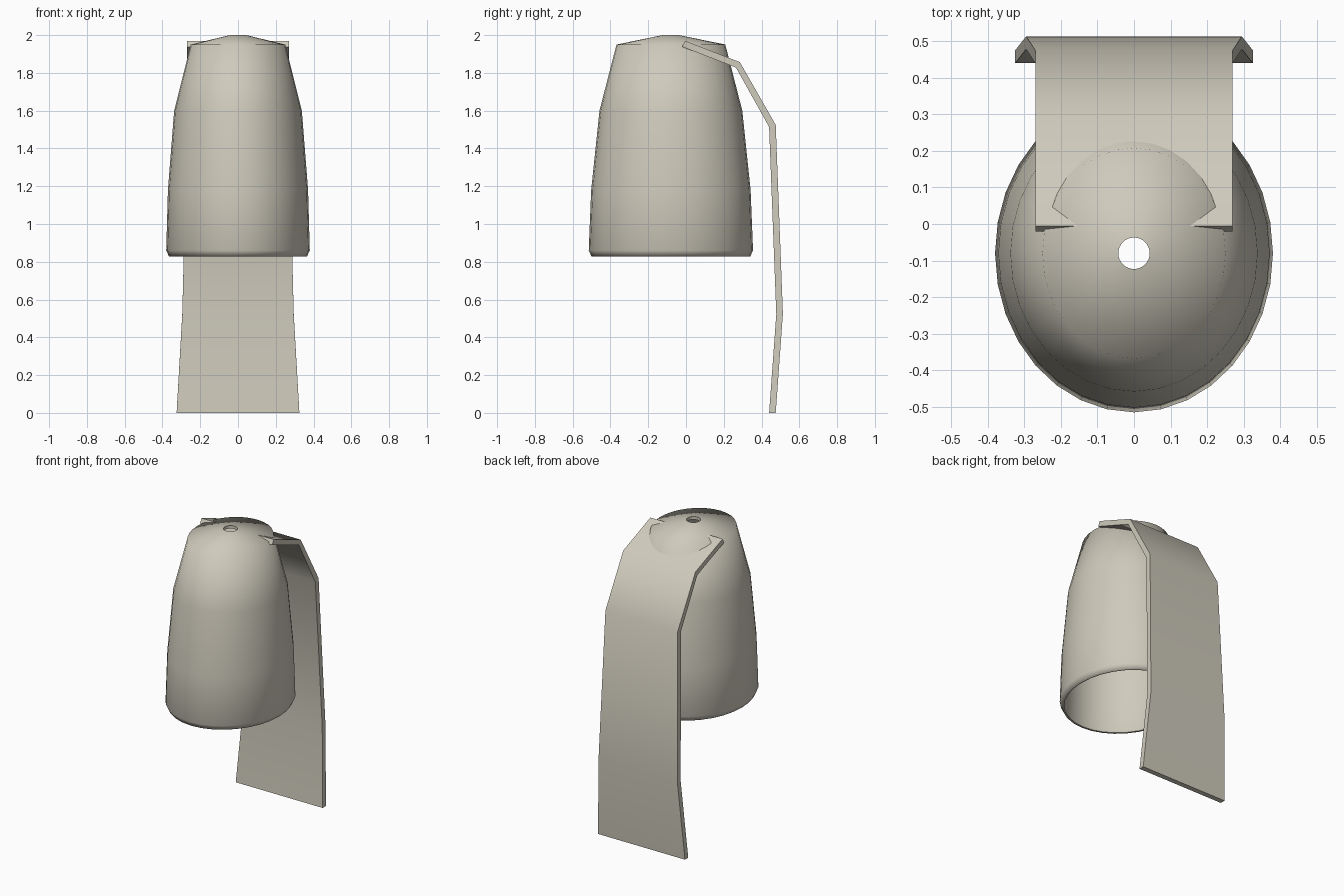
import bpy, bmesh, math

cube = bpy.data.objects.get("Cube")
if cube:
    bpy.data.objects.remove(cube, do_unlink=True)

# Single warm grey material
grey = bpy.data.materials.new("warm_grey")
grey.use_nodes = True
COLOUR = (0.62, 0.59, 0.50, 1)
grey.diffuse_color = COLOUR
grey.node_tree.nodes["Principled BSDF"].inputs["Base Color"].default_value = COLOUR


def finish(name, bm):
    bmesh.ops.recalc_face_normals(bm, faces=bm.faces)
    mesh = bpy.data.meshes.new(name)
    bm.to_mesh(mesh)
    bm.free()
    mesh.materials.append(grey)
    obj = bpy.data.objects.new(name, mesh)
    bpy.context.collection.objects.link(obj)
    bpy.ops.object.select_all(action="DESELECT")
    obj.select_set(True)
    bpy.context.view_layer.objects.active = obj
    bpy.ops.object.shade_smooth_by_angle(angle=math.radians(70))
    return obj


def bridge(bm, a, b):
    n = len(a)
    for i in range(n):
        j = (i + 1) % n
        bm.faces.new((a[i], a[j], b[j], b[i]))


# Oval bell shell, open below, with a round vent on top: (x radius, y radius, z)
outer = [(0.043, 0.043, 2.0), (0.25, 0.288, 1.95), (0.338, 0.378, 1.6),
         (0.371, 0.422, 1.18), (0.38, 0.435, 0.86), (0.365, 0.42, 0.828)]
WALL = 0.018
inner = [(rx - WALL, ry - WALL, z - 0.01) for rx, ry, z in outer[1:-1]]
inner = [(0.043, 0.043, 1.98)] + inner + [(0.352, 0.407, 0.828)]
profile = outer + inner[::-1]

SIDES = 32
bm = bmesh.new()
rings = []
for rx, ry, z in profile:
    angles = [2 * math.pi * i / SIDES for i in range(SIDES)]
    rings.append([bm.verts.new((rx * math.cos(a), -0.08 + ry * math.sin(a), z))
                  for a in angles])
for i, ring in enumerate(rings):
    bridge(bm, ring, rings[(i + 1) % len(rings)])
finish("bell_shell", bm)

# Bent back flap: half width, outer (y, z), inner (y, z)
sections = [(0.27, (-0.005, 1.97), (-0.02, 1.938)),
            (0.27, (0.285, 1.857), (0.265, 1.828)),
            (0.27, (0.475, 1.525), (0.44, 1.513)),
            (0.295, (0.513, 0.525), (0.478, 0.522)),
            (0.325, (0.475, 0.0), (0.44, 0.0))]
bm = bmesh.new()
loops = []
for w, back, front in sections:
    corners = [(-w, *back), (w, *back), (w, *front), (-w, *front)]
    loops.append([bm.verts.new(c) for c in corners])
for a, b in zip(loops, loops[1:]):
    bridge(bm, a, b)
bm.faces.new(loops[0])
bm.faces.new(loops[-1])
finish("back_flap", bm)
